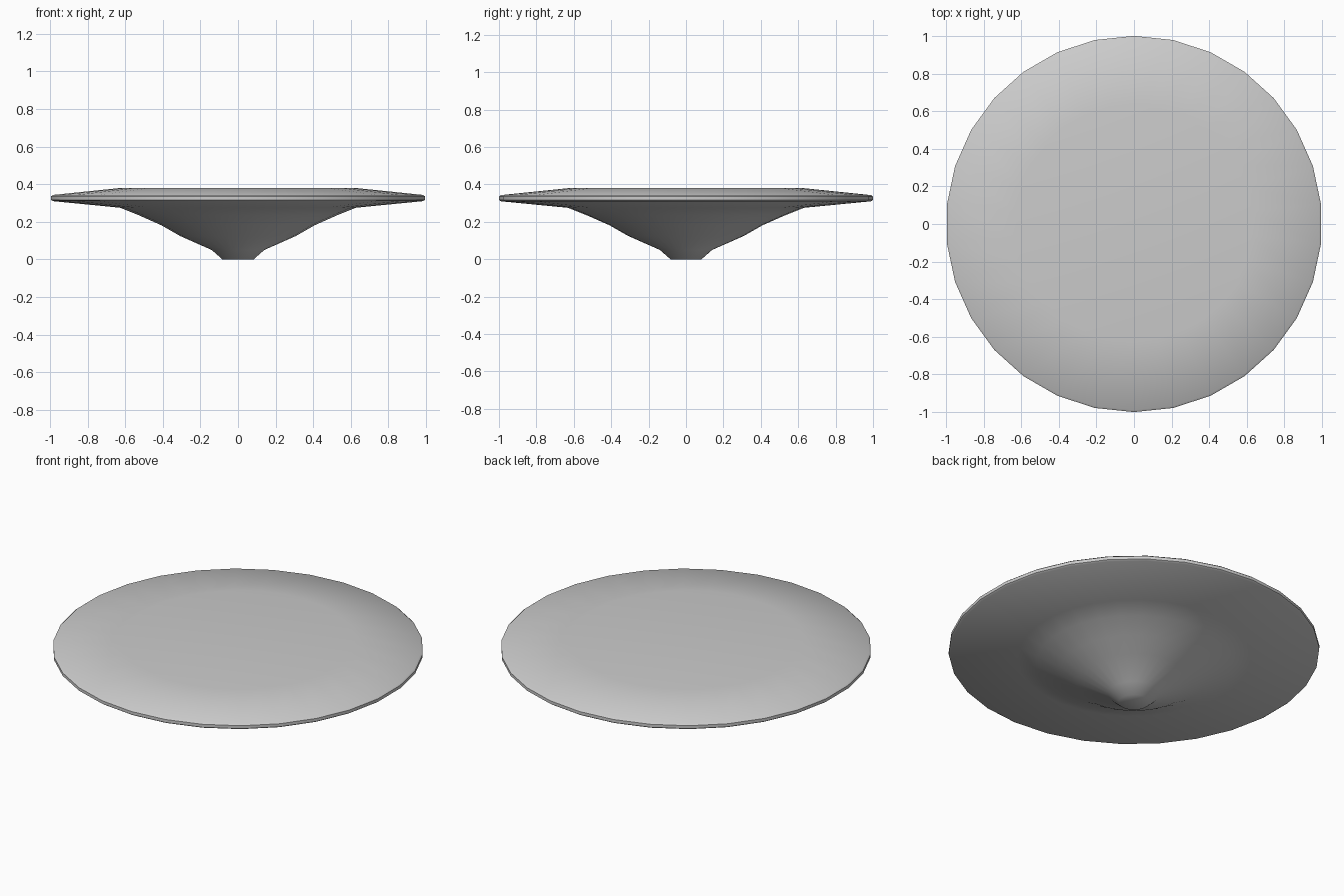
import bpy, bmesh, math

cube = bpy.data.objects.get("Cube")
if cube:
    bpy.data.objects.remove(cube, do_unlink=True)

SIDES = 30

# Single pale grey material
grey = bpy.data.materials.new("pale_grey")
grey.use_nodes = True
colour = (0.6, 0.6, 0.6, 1)
grey.diffuse_color = colour
grey.node_tree.nodes["Principled BSDF"].inputs["Base Color"].default_value = colour


def lathe(name, profile, material):
    """Turn a (radius, height) profile around z and cap both ends."""
    bm = bmesh.new()
    rings = []
    for r, z in profile:
        angles = [math.tau * i / SIDES + math.pi / 2 for i in range(SIDES)]
        rings.append([bm.verts.new((r * math.cos(a), r * math.sin(a), z)) for a in angles])
    for low, high in zip(rings, rings[1:]):
        for i in range(SIDES):
            j = (i + 1) % SIDES
            bm.faces.new((low[i], low[j], high[j], high[i]))
    bm.faces.new(rings[0][::-1])
    bm.faces.new(rings[-1])
    mesh = bpy.data.meshes.new(name)
    bm.to_mesh(mesh)
    bm.free()
    mesh.materials.append(material)
    obj = bpy.data.objects.new(name, mesh)
    bpy.context.collection.objects.link(obj)
    bpy.ops.object.select_all(action="DESELECT")
    obj.select_set(True)
    bpy.context.view_layer.objects.active = obj
    bpy.ops.object.shade_smooth_by_angle(angle=math.radians(50))
    return obj


# Foot, flared funnel, wide underside, thin rim, shallow domed top
dish_profile = [
    (0.083, 0), (0.14, 0.05), (0.31, 0.125), (0.41, 0.182), (0.53, 0.235),
    (0.63, 0.275), (0.99, 0.31), (1, 0.317), (1, 0.335), (0.99, 0.343), (0.63, 0.38),
]
lathe("flared_dish", dish_profile, grey)
